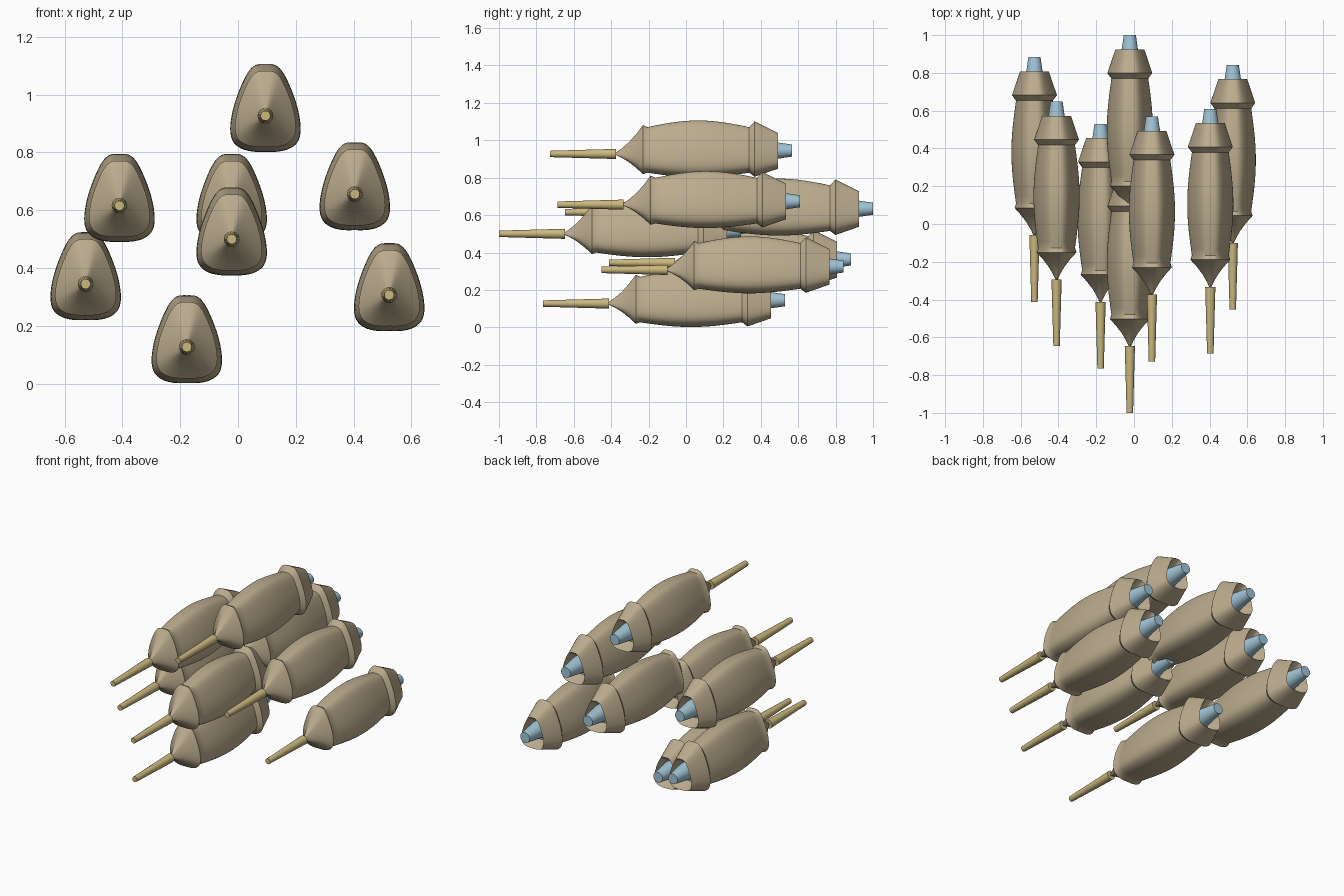
import bpy, bmesh, math
from mathutils import Vector

cube = bpy.data.objects.get("Cube")
if cube:
    bpy.data.objects.remove(cube, do_unlink=True)


def material(name, colour):
    m = bpy.data.materials.new(name)
    m.use_nodes = True
    m.diffuse_color = (*colour, 1)
    bsdf = next(n for n in m.node_tree.nodes if n.type == 'BSDF_PRINCIPLED')
    bsdf.inputs["Base Color"].default_value = (*colour, 1)
    return m


TAN = material("tan hull", (0.50, 0.41, 0.27))
GOLD = material("pale gold", (0.60, 0.48, 0.21))
BLUE = material("pale blue", (0.36, 0.56, 0.68))


def smooth_loop(points, steps):
    """Closed Catmull-Rom curve through the points."""
    out, n = [], len(points)
    for i in range(n):
        a, b, c, d = (points[(i + k) % n] for k in (-1, 0, 1, 2))
        for k in range(steps):
            t = k / steps
            out.append(0.5 * (2 * b + (c - a) * t + (2 * a - 5 * b + 4 * c - d) * t * t
                              + (3 * b - a - 3 * c + d) * t ** 3))
    return out


def loft(name, section, stations, mat):
    """Skin a section, scaled at each (y, scale) station, with closed ends."""
    bm = bmesh.new()
    rings = [[bm.verts.new((p.x * s, y, p.y * s)) for p in section] for y, s in stations]
    n = len(section)
    for r0, r1 in zip(rings, rings[1:]):
        for i in range(n):
            j = (i + 1) % n
            bm.faces.new((r0[i], r0[j], r1[j], r1[i]))
    bm.faces.new(rings[0])
    bm.faces.new(rings[-1])
    bmesh.ops.recalc_face_normals(bm, faces=bm.faces)
    mesh = bpy.data.meshes.new(name)
    bm.to_mesh(mesh)
    bm.free()
    mesh.materials.append(mat)
    return mesh


# Egg-shaped hull section, narrow at the top
half = [(0.035, 0.175), (0.062, 0.148), (0.09, 0.09), (0.113, 0.02),
        (0.122, -0.045), (0.113, -0.088), (0.085, -0.113), (0.045, -0.124)]
outline = [Vector((0, 0.179))] + [Vector(p) for p in half] + [Vector((0, -0.125))]
outline += [Vector((-x, z)) for x, z in reversed(half)]
egg = smooth_loop(outline, 4)
circle = [Vector((math.cos(a), math.sin(a))) for a in (math.tau * i / 24 for i in range(24))]

# Hull: concave nose cone, bulging body, flared tail collar, recessed back
nose = [(0.348, 0.03), (0.38, 0.15), (0.42, 0.34), (0.46, 0.59), (0.497, 0.865)]
body = [(0.52 + 0.545 * i / 16, 0.8 + 0.2 * math.sin(math.pi * i / 16)) for i in range(17)]
tail = [(1.094, 0.975), (1.22, 0.625), (1.215, 0.61), (1.15, 0.36)]
parts = {
    "hull": loft("hull", egg, nose + body + tail, TAN),
    "nose_rod": loft("nose_rod", circle, [(0, 0.017), (0.353, 0.027)], GOLD),
    "tail_nozzle": loft("tail_nozzle", circle, [(1.145, 0.054), (1.295, 0.032)], BLUE),
}
lift = {"tail_nozzle": 0.018}

# Formation: position of each craft's rod tip
formation = [(0.095, -0.727, 0.927), (-0.41, -0.647, 0.616), (-0.022, -0.295, 0.616),
             (-0.022, -1.0, 0.5), (0.404, -0.686, 0.656), (-0.527, -0.412, 0.345),
             (0.523, -0.453, 0.307), (-0.177, -0.765, 0.127)]
for number, (x, y, z) in enumerate(formation, 1):
    for name, mesh in parts.items():
        ob = bpy.data.objects.new(f"craft_{number}_{name}", mesh)
        ob.location = (x, y, z + lift.get(name, 0))
        bpy.context.collection.objects.link(ob)
        if number == 1:
            bpy.ops.object.select_all(action='DESELECT')
            ob.select_set(True)
            bpy.context.view_layer.objects.active = ob
            bpy.ops.object.shade_smooth_by_angle(angle=math.radians(35))
